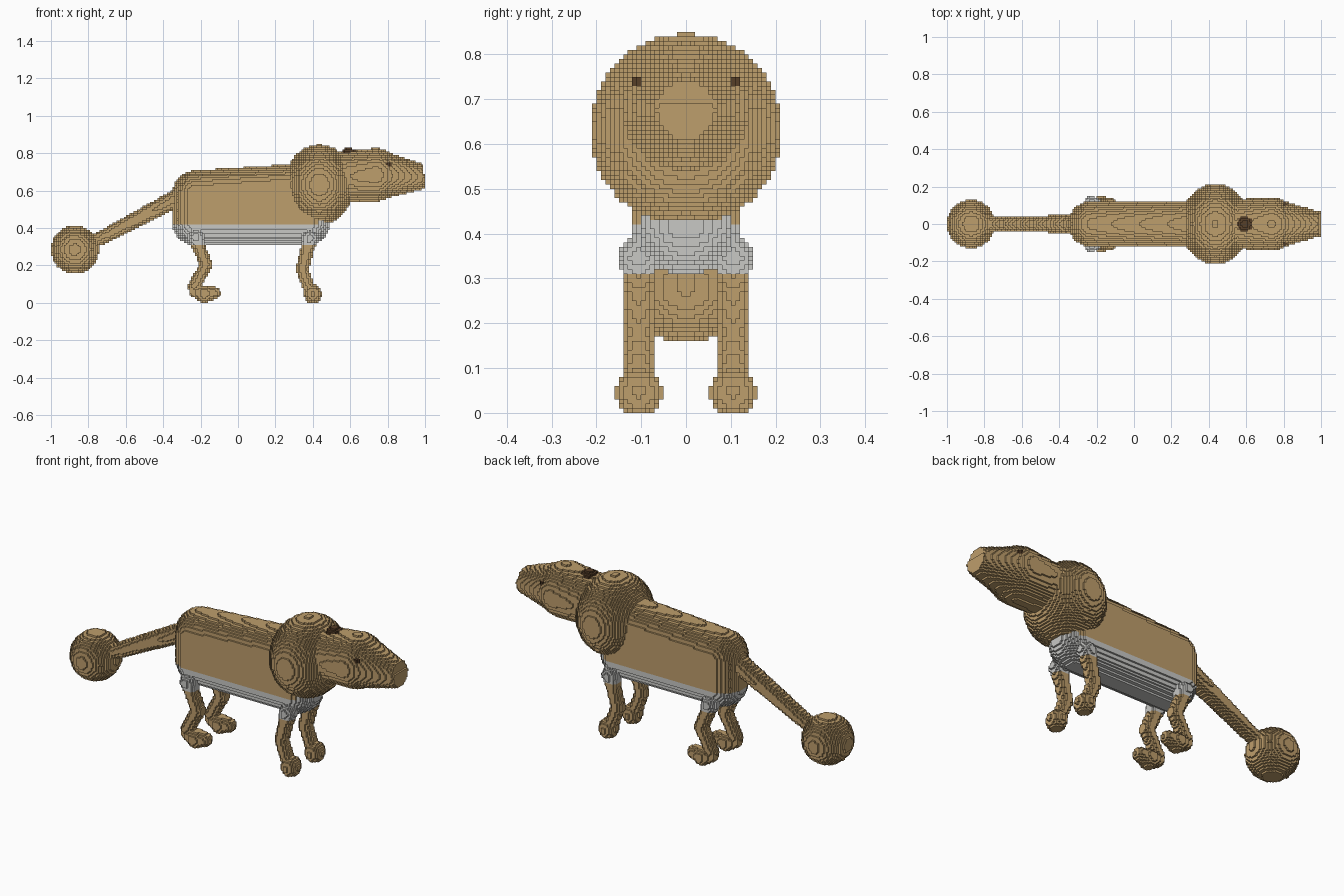
import bpy
import math

cube = bpy.data.objects.get("Cube")
if cube:
    bpy.data.objects.remove(cube, do_unlink=True)

V = 0.01  # edge length of one block


def material(name, rgb):
    m = bpy.data.materials.new(name)
    m.diffuse_color = (*rgb, 1)
    m.use_nodes = True
    for n in m.node_tree.nodes:
        if n.type == 'BSDF_PRINCIPLED':
            n.inputs["Base Color"].default_value = (*rgb, 1)
            n.inputs["Roughness"].default_value = 0.9
    return m


TAN = material("tan fur", (0.515, 0.342, 0.150))
PALE = material("pale grey belly", (0.578, 0.578, 0.560))
DARK = material("dark brown", (0.095, 0.050, 0.022))

taken = {}   # block -> name of the part that owns it
parts = []   # (name, blocks, materials, colour rule)


def cells(lo, hi):
    return range(math.floor(lo / V), math.ceil(hi / V) + 1)


def capsule_blocks(a, ra, b, rb, sx=1.0):
    """Blocks inside a tapered capsule; sx squashes it along x."""
    r = max(ra, rb)
    d = [b[i] - a[i] for i in range(3)]
    dd = sum(c * c for c in d) or 1e-9
    box = [cells(min(a[i], b[i]) - r, max(a[i], b[i]) + r) for i in range(3)]
    found = set()
    for i in box[0]:
        px = (i + 0.5) * V - a[0]
        for j in box[1]:
            py = (j + 0.5) * V - a[1]
            for k in box[2]:
                pz = (k + 0.5) * V - a[2]
                t = (px * d[0] + py * d[1] + pz * d[2]) / dd
                t = min(1.0, max(0.0, t))
                rad = ra + (rb - ra) * t
                qx = (px - d[0] * t) / sx
                qy, qz = py - d[1] * t, pz - d[2] * t
                if k >= 0 and qx * qx + qy * qy + qz * qz <= rad * rad:
                    found.add((i, j, k))
    return found


def add_part(name, capsules, mats, rule=None, keep=None):
    """Claim the free blocks of a part made of (a, ra, b, rb[, sx]) capsules."""
    blocks = set()
    for c in capsules:
        blocks |= capsule_blocks(*c)
    blocks = {p for p in blocks if p not in taken
              and (keep is None or keep(*[(q + 0.5) * V for q in p]))}
    for p in blocks:
        taken[p] = name
    parts.append((name, blocks, mats, rule))


def ball(x, y, z, r, sx=1.0):
    return ((x, y, z), r, (x, y, z), r, sx)


def chain(y, pts):
    """Capsules joining successive (x, z, radius) points at one y."""
    return [((p[0], y, p[1]), p[2], (q[0], y, q[1]), q[2])
            for p, q in zip(pts, pts[1:])]


# Small dark details claim their blocks first
add_part("crown_spot", [ball(0.595, 0, 0.785, 0.045)], [DARK])
for side, s in (("front_side", -1), ("back_side", 1)):
    add_part("eye_" + side, [ball(0.805, s * 0.105, 0.74, 0.013)], [DARK])

# Head tapering to a flat snout with a shallow step
add_part("head",
         [((0.56, 0, 0.675), 0.133, (0.735, 0, 0.685), 0.142),
          ((0.735, 0, 0.685), 0.142, (1.0, 0, 0.672), 0.064)],
         [TAN], keep=lambda x, y, z: x < (0.99 if z > 0.69 else 1.0))

# Round mane
add_part("mane", [ball(0.435, 0, 0.632, 0.214, 0.87)], [TAN])

# Legs, with pale tops at the joints
HIND = [(-0.225, 0.35, 0.045), (-0.21, 0.30, 0.035), (-0.17, 0.205, 0.034),
        (-0.235, 0.085, 0.033)]
HIND_FOOT = [(-0.235, 0.06, 0.03), (-0.18, 0.046, 0.047), (-0.128, 0.053, 0.034)]
FORE = [(0.385, 0.345, 0.045), (0.372, 0.29, 0.035), (0.343, 0.18, 0.034),
        (0.375, 0.09, 0.032), (0.40, 0.05, 0.04)]
for side, s in (("front_side", -1), ("back_side", 1)):
    pale_top = lambda x, y, z: 1 if z > 0.31 else 0
    add_part("hind_leg_" + side, chain(s * 0.105, HIND), [TAN, PALE], pale_top)
    add_part("hind_foot_" + side, chain(s * 0.105, HIND_FOOT), [TAN])
    add_part("fore_leg_" + side,
             chain(s * 0.105, FORE) + [ball(0.40, s * 0.105, 0.047, 0.052, 0.9)],
             [TAN, PALE], pale_top)

# Deep body from stacked capsules, pale below and on the chest
STEPS = 6
body = []
for n in range(STEPS + 1):
    t = n / STEPS
    body.append(((-0.228, 0, 0.43 + 0.155 * t), 0.123,
                 (0.37 - 0.07 * t, 0, 0.43 + 0.19 * t), 0.123))
add_part("body", body, [TAN, PALE],
         lambda x, y, z: 1 if z < 0.42 or (x > 0.42 and abs(y) < 0.1 and z < 0.46) else 0)

# Tail and the ball at its tip
add_part("tail_ball", [ball(-0.872, 0, 0.284, 0.129)], [TAN])
add_part("tail", [((-0.30, 0, 0.573), 0.05, (-0.80, 0, 0.312), 0.035)], [TAN])

# Outward faces of a block: neighbour offset and its four corners
SIDES = [((1, 0, 0), ((1, 0, 0), (1, 1, 0), (1, 1, 1), (1, 0, 1))),
         ((-1, 0, 0), ((0, 0, 0), (0, 0, 1), (0, 1, 1), (0, 1, 0))),
         ((0, 1, 0), ((0, 1, 0), (0, 1, 1), (1, 1, 1), (1, 1, 0))),
         ((0, -1, 0), ((0, 0, 0), (1, 0, 0), (1, 0, 1), (0, 0, 1))),
         ((0, 0, 1), ((0, 0, 1), (1, 0, 1), (1, 1, 1), (0, 1, 1))),
         ((0, 0, -1), ((0, 0, 0), (0, 1, 0), (1, 1, 0), (1, 0, 0)))]

# Skin every part with only its exposed block faces
for name, blocks, mats, rule in parts:
    index, faces, slots = {}, [], []
    for p in sorted(blocks):
        slot = rule(*[(q + 0.5) * V for q in p]) if rule else 0
        for off, corners in SIDES:
            if (p[0] + off[0], p[1] + off[1], p[2] + off[2]) in taken:
                continue
            faces.append([index.setdefault((p[0] + c[0], p[1] + c[1], p[2] + c[2]),
                                           len(index)) for c in corners])
            slots.append(slot)
    if not faces:
        continue
    mesh = bpy.data.meshes.new(name)
    mesh.from_pydata([(a * V, b * V, c * V) for a, b, c in index], [], faces)
    for m in mats:
        mesh.materials.append(m)
    for poly, slot in zip(mesh.polygons, slots):
        poly.material_index = slot
    mesh.update()
    bpy.context.collection.objects.link(bpy.data.objects.new(name, mesh))
